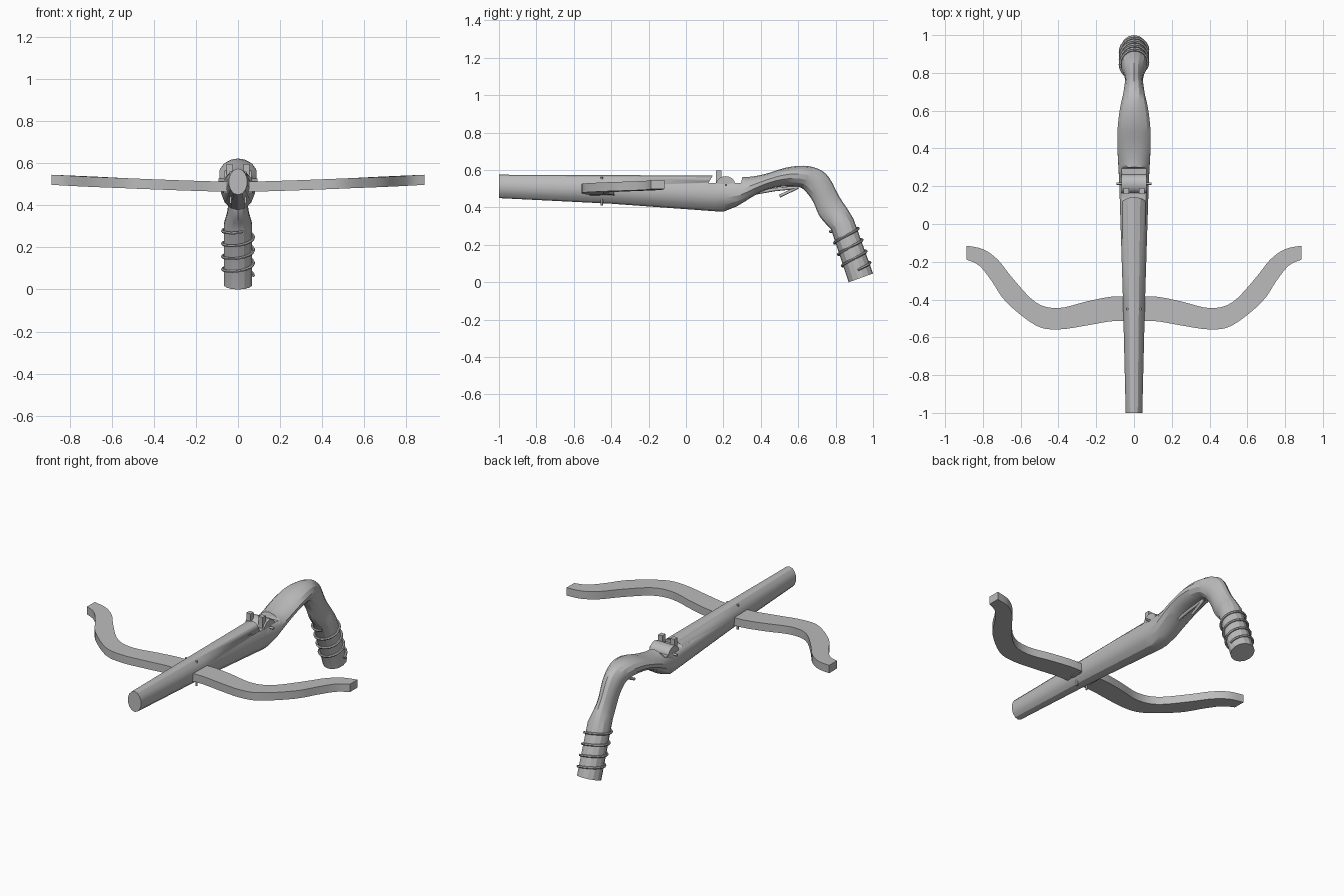
import bpy
import bmesh
import math
from mathutils import Vector

old = bpy.data.objects.get("Cube")
if old:
    bpy.data.objects.remove(old, do_unlink=True)

grey = bpy.data.materials.new("plain grey")
grey.use_nodes = True
grey.diffuse_color = (0.5, 0.5, 0.5, 1)
grey.node_tree.nodes["Principled BSDF"].inputs["Base Color"].default_value = grey.diffuse_color


def finish(name, bm, angle=25):
    """Turn a bmesh into a shaded object."""
    bmesh.ops.recalc_face_normals(bm, faces=bm.faces)
    mesh = bpy.data.meshes.new(name)
    bm.to_mesh(mesh)
    bm.free()
    obj = bpy.data.objects.new(name, mesh)
    bpy.context.collection.objects.link(obj)
    mesh.materials.append(grey)
    bpy.ops.object.select_all(action="DESELECT")
    bpy.context.view_layer.objects.active = obj
    obj.select_set(True)
    bpy.ops.object.shade_smooth_by_angle(angle=math.radians(angle))
    return obj


def loft(name, rings, angle=25):
    """Bridge closed rings of points and cap both ends."""
    bm = bmesh.new()
    loops = [[bm.verts.new(p) for p in ring] for ring in rings]
    count = len(loops[0])
    for a, b in zip(loops, loops[1:]):
        for i in range(count):
            j = (i + 1) % count
            bm.faces.new((a[i], a[j], b[j], b[i]))
    bm.faces.new(loops[0])
    bm.faces.new(loops[-1])
    return finish(name, bm, angle)


def prism(name, profile, x0, x1):
    """Extrude a side profile of (y, z) points across x."""
    return loft(name, [[(x, y, z) for y, z in profile] for x in (x0, x1)])


def rod(name, path, radius, sides=8):
    """Sweep a round section along a path."""
    path = [Vector(p) for p in path]
    rings = []
    for i, p in enumerate(path):
        along = (path[min(i + 1, len(path) - 1)] - path[max(i - 1, 0)]).normalized()
        ref = Vector((0, 0, 1)) if abs(along.z) < 0.9 else Vector((0, 1, 0))
        u = along.cross(ref).normalized()
        v = along.cross(u)
        turns = [math.tau * k / sides for k in range(sides)]
        rings.append([p + (u * math.cos(t) + v * math.sin(t)) * radius for t in turns])
    return loft(name, rings, 50)


def spline(points, i, t):
    """Smooth point between points i and i + 1."""
    p0, p1 = points[max(i - 1, 0)], points[i]
    p2, p3 = points[i + 1], points[min(i + 2, len(points) - 1)]
    return [b + (c - a) * t / 2 + (2 * a - 5 * b + 4 * c - d) * t * t / 2
            + (3 * b - a - 3 * c + d) * t ** 3 / 2
            for a, b, c, d in zip(p0, p1, p2, p3)]


# Stock and grip: top y, top z, bottom y, bottom z, half width
sections = [
    (-1, .575, -1, .45, .045),
    (-.4, .573, -.4, .42, .06),
    (.15, .57, .15, .38, .078),
    (.22, .565, .2, .377, .08),
    (.32, .562, .27, .405, .084),
    (.42, .578, .4, .482, .09),
    (.53, .612, .5, .51, .088),
    (.63, .623, .6, .51, .075),
    (.71, .605, .64, .485, .06),
    (.765, .56, .68, .43, .052),
    (.82, .457, .71, .36, .047),
    (.865, .39, .745, .315, .055),
    (.895, .34, .775, .285, .068),
    (1, .047, .87, 0, .069),
]
smooth = []
for i, section in enumerate(sections):
    smooth.append(section)
    if 4 <= i < 11:
        smooth += [spline(sections, i, t / 3) for t in (1, 2)]
rings = []
for ty, tz, by, bz, half in smooth:
    ring = []
    for k in range(14):
        a = math.tau * k / 14
        c = math.cos(a) / 2
        ring.append((half * math.sin(a), (ty + by) / 2 + c * (ty - by), (tz + bz) / 2 + c * (tz - bz)))
    rings.append(ring)
stock = loft("stock", rings)

# Lock recess cut through the top of the stock
cutter = prism("recess_cutter", [(.12, .53), (.295, .53), (.31, .61), (.165, .61)], -.2, .2)
cutter.hide_render = True
cut = stock.modifiers.new("recess", "BOOLEAN")
cut.object = cutter
cut.operation = "DIFFERENCE"
cut.solver = "EXACT"
bpy.context.view_layer.objects.active = stock
bpy.ops.object.modifier_apply(modifier="recess")
bpy.data.objects.remove(cutter, do_unlink=True)

# Rolling nut with two string claws and its axle
arc = [math.pi * k / 10 for k in range(11)]
prism("nut", [(.212 + .05 * math.cos(a), .525 + .042 * math.sin(a)) for a in arc], -.065, .065)
claw = [(.16, .528), (.19, .528), (.19, .598), (.16, .598)]
for side, name in ((1, "left"), (-1, "right")):
    prism(name + "_claw", claw, side * .027, side * .055)
rod("nut_axle", [(-.092, .214, .52), (.092, .214, .52)], .007)

# Bow: (x, rear edge y, front edge y), mirrored across the stock
limb = [
    (0, -.383, -.513),
    (.12, -.385, -.515),
    (.25, -.41, -.537),
    (.4, -.445, -.558),
    (.52, -.415, -.537),
]
rear_tip = [(.64, -.29), (.72, -.19), (.8, -.133), (.888, -.115)]
front_tip = [(.675, -.415), (.755, -.3), (.82, -.22), (.888, -.188)]
edges = [(x, r, x, f) for x, r, f in limb]
edges += [r + f for r, f in zip(rear_tip, front_tip)]
half_bow = []
for i in range(len(edges) - 1):
    half_bow += [spline(edges, i, t / 4) for t in range(4)]
half_bow.append(edges[-1])
mirrored = [(-a, b, -c, d) for a, b, c, d in reversed(half_bow[1:])]


def bow_ring(rx, ry, fx, fy):
    z = .488 + .034 * (abs(rx + fx) / 1.78) ** 1.3
    h = .024
    return [(rx, ry, z - h), (rx, ry, z + h), (fx, fy, z + h), (fx, fy, z - h)]


loft("bow", [bow_ring(*e) for e in mirrored + half_bow])

# Retaining pins and the small wedge under the bow
for side, name in ((1, "left"), (-1, "right")):
    rod(name + "_bow_pin", [(side * .035, -.45, .41), (side * .035, -.45, .562)], .006)
prism("bow_wedge", [(-.46, .46), (-.39, .46), (-.39, .468), (-.46, .468)], -.07, .07)

# Trigger lever under the stock
rod("trigger_lever", [(0, .33, .47), (0, .47, .495), (0, .6, .508)], .009)
rod("trigger_tip", [(0, .6, .508), (0, .5, .46)], .008)

# Cord wound around the grip
foot, top = Vector((0, .935, .0235)), Vector((0, .835, .3125))
axis = (top - foot).normalized()
across = Vector((0, axis.z, -axis.y))
coil = []
steps = 90
for k in range(steps + 1):
    f = k / steps
    a = math.tau * 3.8 * f
    centre = foot + axis * (.045 + .245 * f)
    coil.append(centre + (Vector((1, 0, 0)) * math.cos(a) + across * math.sin(a)) * .074)
rod("grip_cord", coil, .007, 6)
